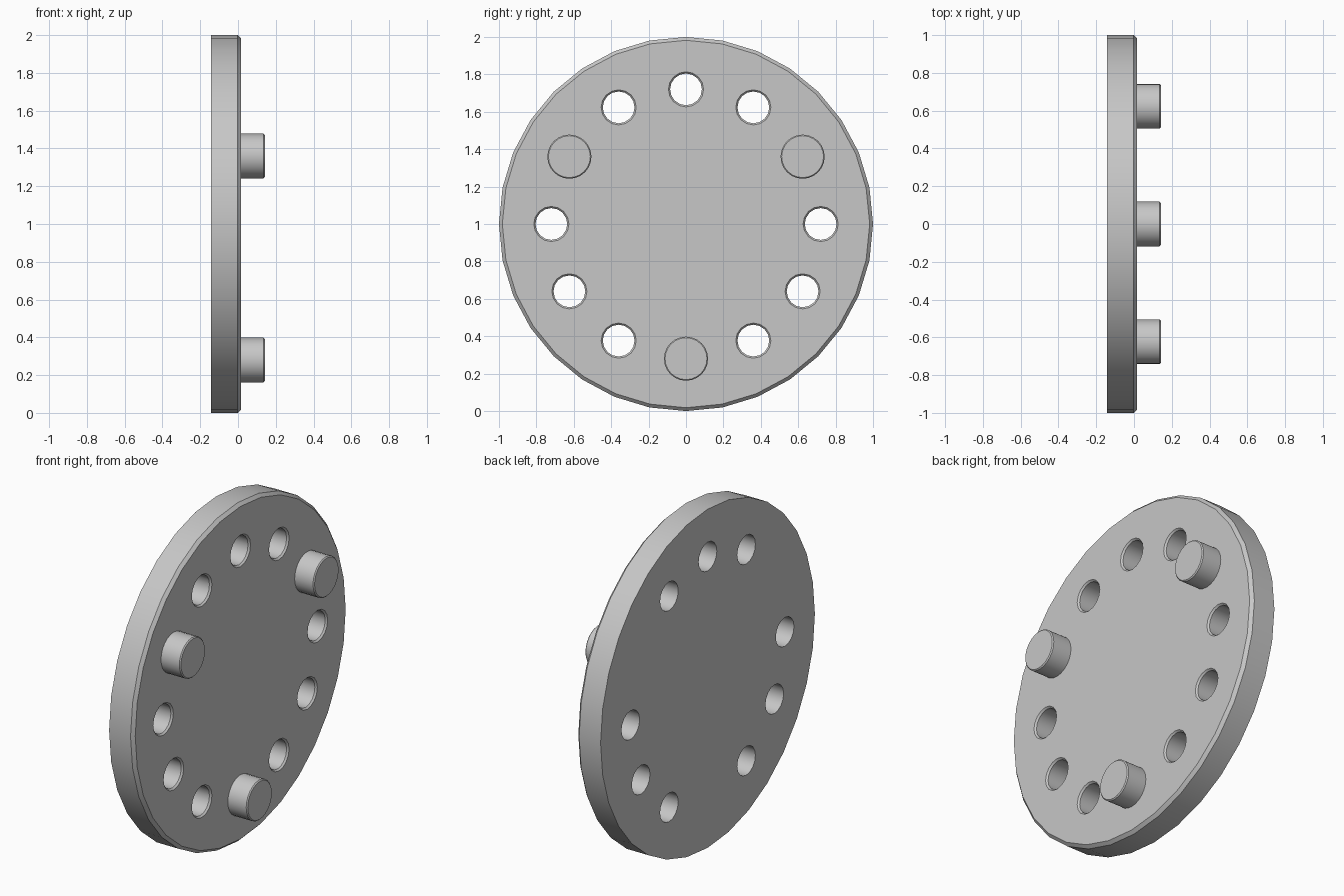
import bpy, bmesh
from math import sin, cos, pi, radians

cube = bpy.data.objects.get("Cube")
if cube:
    bpy.data.objects.remove(cube, do_unlink=True)

grey = bpy.data.materials.new("plain grey")
grey.use_nodes = True
colour = (0.57, 0.57, 0.57, 1)
grey.diffuse_color = colour
grey.node_tree.nodes["Principled BSDF"].inputs["Base Color"].default_value = colour

BACK, FACE, TIP = -0.142, 0.016, 0.142
CENTRE_Z, RING = 1.0, 0.72


def turned(name, profiles_at, sides):
    """Solids turned about the x axis: (x, radius) profile at each (y, z)."""
    bm = bmesh.new()
    for profile, (cy, cz) in profiles_at:
        rings = [[bm.verts.new((x, cy + r * cos(2 * pi * i / sides),
                                cz + r * sin(2 * pi * i / sides)))
                  for i in range(sides)] for x, r in profile]
        for a, b in zip(rings, rings[1:]):
            for i in range(sides):
                j = (i + 1) % sides
                bm.faces.new((a[i], a[j], b[j], b[i]))
        bm.faces.new(rings[0])
        bm.faces.new(rings[-1])
    bmesh.ops.recalc_face_normals(bm, faces=bm.faces)
    mesh = bpy.data.meshes.new(name)
    bm.to_mesh(mesh)
    bm.free()
    mesh.materials.append(grey)
    obj = bpy.data.objects.new(name, mesh)
    bpy.context.collection.objects.link(obj)
    return obj


def smooth(obj):
    bpy.ops.object.select_all(action='DESELECT')
    obj.select_set(True)
    bpy.context.view_layer.objects.active = obj
    bpy.ops.object.shade_smooth_by_angle(angle=radians(30))


def ring_point(step):
    a = radians(30 * step)
    return RING * cos(a), CENTRE_Z + RING * sin(a)


peg_steps = (1, 5, 9)

# Disc with a chamfered front rim
disc = turned("disc", [([(BACK, 1), (FACE - 0.018, 1), (FACE, 0.982)],
                        (0, CENTRE_Z))], 32)

# Through holes with a small chamfer on the front
hole = [(BACK - 0.1, 0.085), (FACE - 0.01, 0.085),
        (FACE, 0.094), (FACE + 0.05, 0.094)]
cutter = turned("hole_cutter", [(hole, ring_point(s)) for s in range(12)
                                if s not in peg_steps], 16)
cutter.hide_render = True
cut = disc.modifiers.new("holes", 'BOOLEAN')
cut.operation = 'DIFFERENCE'
cut.solver = 'EXACT'
cut.object = cutter
bpy.context.view_layer.objects.active = disc
bpy.ops.object.modifier_apply(modifier=cut.name)
bpy.data.objects.remove(cutter, do_unlink=True)
smooth(disc)

# Three pegs with slightly eased tips
peg = [(FACE - 0.02, 0.118), (TIP - 0.006, 0.118), (TIP, 0.112)]
for name, step in zip(("back_peg", "front_peg", "bottom_peg"), peg_steps):
    smooth(turned(name, [(peg, ring_point(step))], 24))
